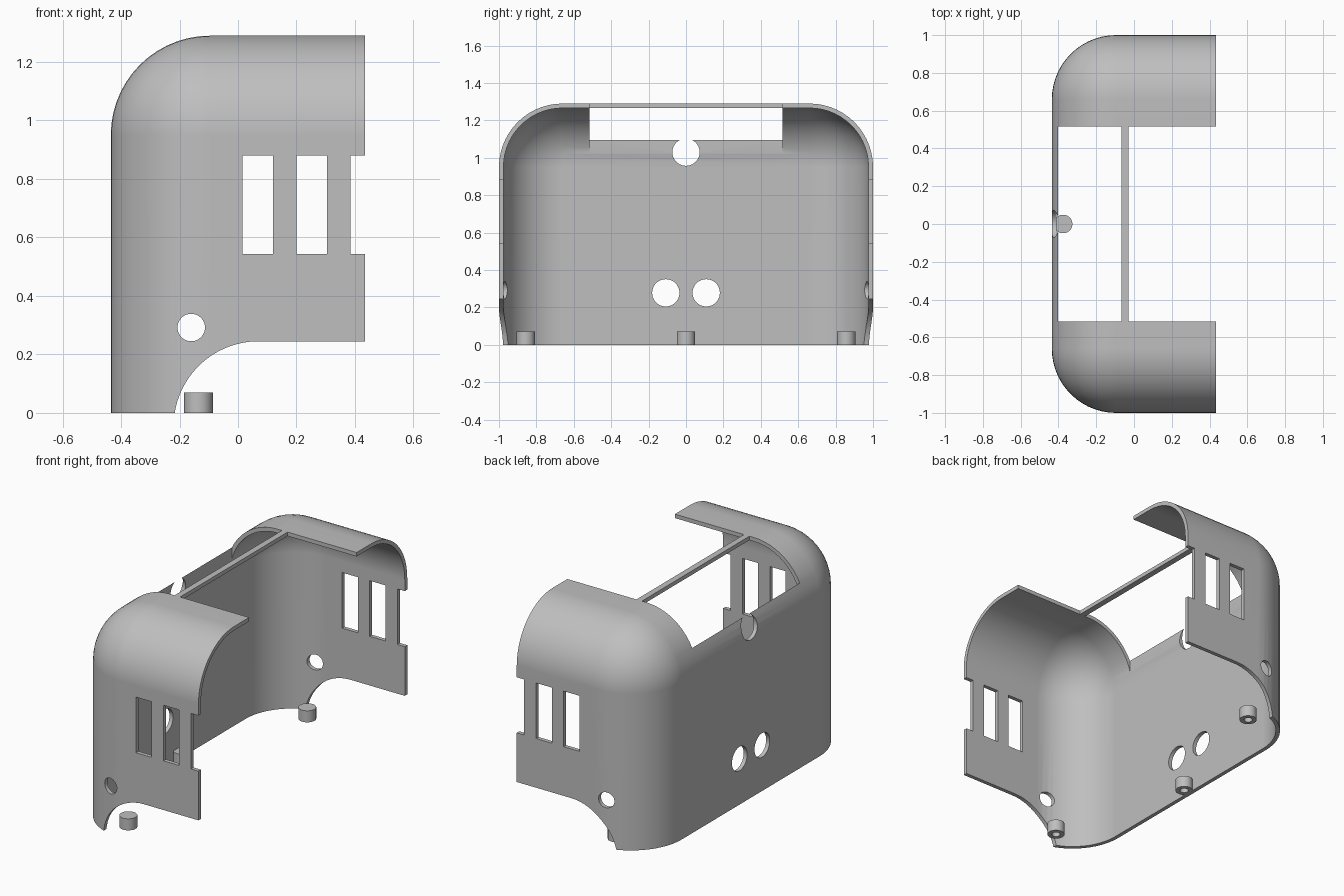
import bpy, bmesh, math
from mathutils import Matrix, Vector

cube = bpy.data.objects.get("Cube")
if cube:
    bpy.data.objects.remove(cube)

grey = bpy.data.materials.new("plain grey")
GREY = (0.52, 0.52, 0.52, 1)
grey.diffuse_color = GREY
grey.use_nodes = True
grey.node_tree.nodes["Principled BSDF"].inputs["Base Color"].default_value = GREY

X, Y, Z = 0.435, 1.0, 1.29
RADIUS, WALL = 0.34, 0.024


def finish(name, bm):
    bmesh.ops.recalc_face_normals(bm, faces=bm.faces)
    mesh = bpy.data.meshes.new(name)
    bm.to_mesh(mesh)
    bm.free()
    mesh.materials.append(grey)
    ob = bpy.data.objects.new(name, mesh)
    bpy.context.collection.objects.link(ob)
    return ob


def box_bm(x0, x1, y0, y1, z0, z1):
    bm = bmesh.new()
    size = Matrix.Diagonal((x1 - x0, y1 - y0, z1 - z0, 1))
    place = Matrix.Translation(((x0 + x1) / 2, (y0 + y1) / 2, (z0 + z1) / 2))
    bmesh.ops.create_cube(bm, size=1, matrix=place @ size)
    return bm


def box(name, *limits):
    return finish(name, box_bm(*limits))


def cylinder(name, centre, radius, length, axis="Z"):
    bm = bmesh.new()
    turn = {"X": Matrix.Rotation(math.pi / 2, 4, "Y"),
            "Y": Matrix.Rotation(math.pi / 2, 4, "X"),
            "Z": Matrix.Identity(4)}[axis]
    bmesh.ops.create_cone(bm, cap_ends=True, segments=40, radius1=radius, radius2=radius,
                          depth=length, matrix=Matrix.Translation(centre) @ turn)
    return finish(name, bm)


def activate(ob):
    bpy.ops.object.select_all(action="DESELECT")
    ob.select_set(True)
    bpy.context.view_layer.objects.active = ob


def cut(ob, cutters):
    activate(ob)
    for cutter in cutters:
        cutter.hide_render = True
        mod = ob.modifiers.new("cut", "BOOLEAN")
        mod.operation, mod.solver, mod.object = "DIFFERENCE", "EXACT", cutter
        bpy.ops.object.modifier_apply(modifier=mod.name)
        bpy.data.objects.remove(cutter)


def smooth(ob):
    activate(ob)
    bpy.ops.object.shade_smooth_by_angle(angle=math.radians(30))
    mod = ob.modifiers.new("even shading", "WEIGHTED_NORMAL")
    mod.keep_sharp = True


# Shell: rounded box, open below and on the +x side
bm = box_bm(-X, X, -Y, Y, 0, Z)
rounded = [e for e in bm.edges
           if all(f.normal.x < 0.5 and f.normal.z > -0.5 for f in e.link_faces)]
bmesh.ops.bevel(bm, geom=rounded, offset=RADIUS, segments=14, profile=0.5,
                affect="EDGES", clamp_overlap=False)
bm.normal_update()
open_faces = [f for f in bm.faces if f.normal.x > 0.9 or f.normal.z < -0.9]
bmesh.ops.delete(bm, geom=open_faces, context="FACES")
shell = finish("shell", bm)
activate(shell)
solid = shell.modifiers.new("wall", "SOLIDIFY")
solid.thickness, solid.offset = WALL, -1
bpy.ops.object.modifier_apply(modifier=solid.name)

# Wheel arch profile, carried through both sides
bm = bmesh.new()
outline = [(0.07 - 0.29 * math.cos(a), -0.045 + 0.29 * math.sin(a))
           for a in (math.pi / 2 * i / 16 for i in range(17))]
outline += [(0.8, 0.245), (0.8, -0.2), (-0.22, -0.2)]
face = bm.faces.new([bm.verts.new((x, -1.2, z)) for x, z in outline])
extruded = bmesh.ops.extrude_face_region(bm, geom=[face])["geom"]
bmesh.ops.translate(bm, vec=Vector((0, 2.4, 0)),
                    verts=[v for v in extruded if isinstance(v, bmesh.types.BMVert)])
cutters = [finish("arch_cutter", bm)]

# Side windows, roof opening and round holes
for x0, x1 in ((0.015, 0.12), (0.2, 0.305), (0.385, 0.6)):
    cutters.append(box("window_cutter", x0, x1, -1.2, 1.2, 0.543, 0.88))
cutters.append(box("roof_cutter", -0.402, 0.8, -0.515, 0.515, 1.0, 1.5))
cutters.append(cylinder("side_hole_cutter", (-0.16, 0, 0.292), 0.047, 2.4, "Y"))
for y, z in ((-0.108, 0.278), (0.108, 0.278), (0, 1.03)):
    cutters.append(cylinder("back_hole_cutter", (-0.4, y, z), 0.073, 0.4, "X"))
cut(shell, cutters)
smooth(shell)

# Roof crossbar
box("roof_bar", -0.065, -0.028, -0.52, 0.52, Z - WALL, Z)

# Mounting pegs with blind screw holes underneath
for name, x, y in (("right_peg", -0.135, -0.857), ("left_peg", -0.135, 0.857),
                   ("back_peg", -0.375, 0)):
    peg = cylinder(name, (x, y, 0.035), 0.049, 0.07)
    cut(peg, [cylinder("screw_cutter", (x, y, 0), 0.024, 0.1)])
    smooth(peg)
